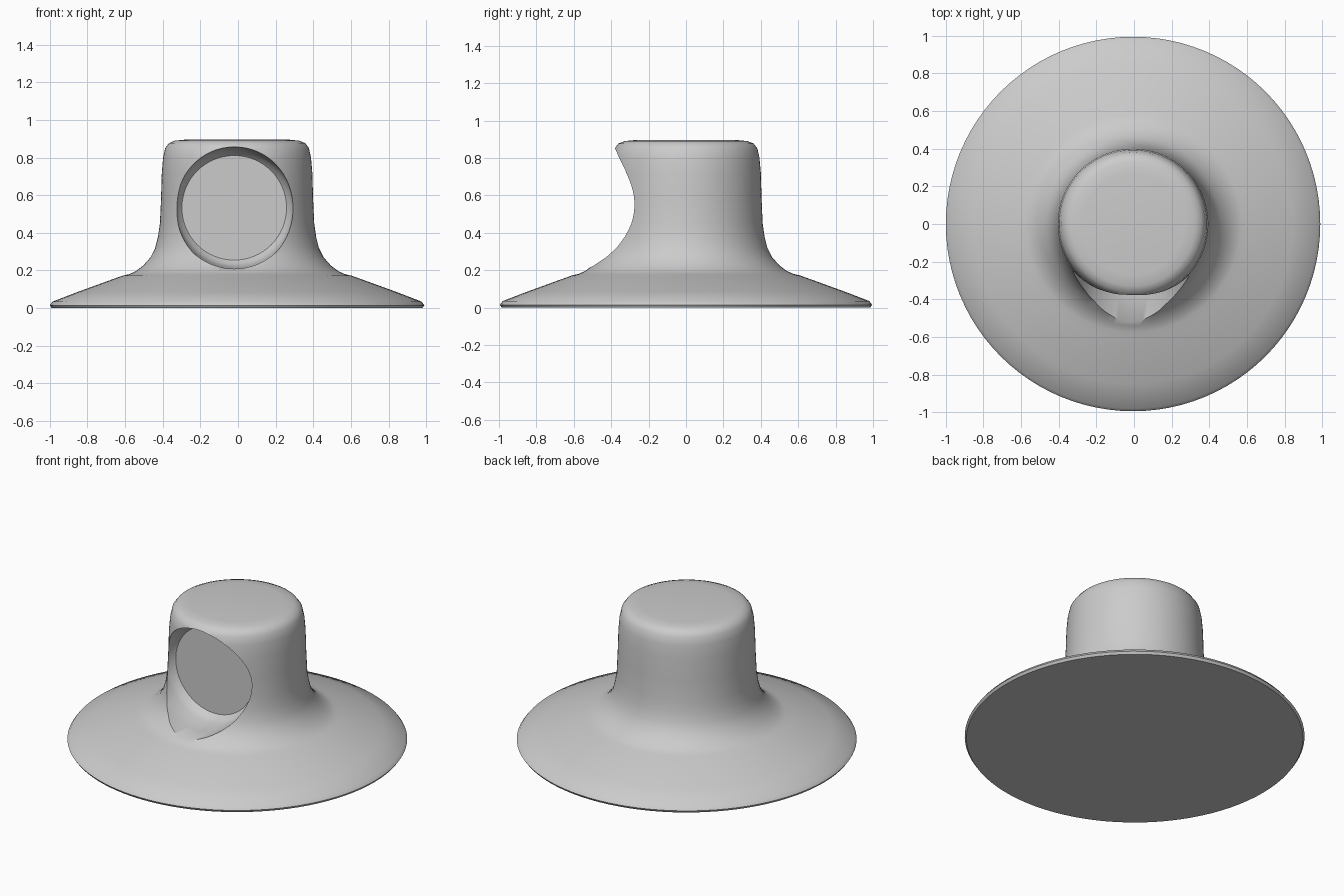
import bpy, math

cube = bpy.data.objects.get("Cube")
if cube:
    bpy.data.objects.remove(cube, do_unlink=True)

# One plain grey for the whole model
GREY = (0.6, 0.6, 0.6, 1.0)
mat = bpy.data.materials.new("plain_grey")
mat.use_nodes = True
mat.diffuse_color = GREY
mat.node_tree.nodes["Principled BSDF"].inputs["Base Color"].default_value = GREY


def lathe(name, profile, segments):
    """Revolve (radius, height) points around z; both ends lie on the axis."""
    verts, faces, rings = [], [], []
    for r, h in profile:
        count = segments if r > 0 else 1
        rings.append([len(verts) + i for i in range(count)])
        for i in range(count):
            a = math.tau * i / segments
            verts.append((r * math.cos(a), r * math.sin(a), h))
    for low, high in zip(rings, rings[1:]):
        for i in range(segments):
            j = (i + 1) % segments
            if len(low) == 1:
                faces.append((low[0], high[j], high[i]))
            elif len(high) == 1:
                faces.append((low[i], low[j], high[0]))
            else:
                faces.append((low[i], low[j], high[j], high[i]))
    mesh = bpy.data.meshes.new(name)
    mesh.from_pydata(verts, [], faces)
    mesh.materials.append(mat)
    obj = bpy.data.objects.new(name, mesh)
    bpy.context.collection.objects.link(obj)
    return obj


# Wide sloping flange flaring up into a rounded hub
body = lathe("flanged_hub", [
    (0, 0), (0.985, 0), (0.995, 0.015), (0.98, 0.035), (0.85, 0.085),
    (0.61, 0.172), (0.575, 0.18), (0.54, 0.195), (0.5, 0.225), (0.46, 0.27),
    (0.435, 0.32), (0.42, 0.38), (0.41, 0.45), (0.404, 0.58), (0.4, 0.72),
    (0.393, 0.8), (0.382, 0.85), (0.362, 0.877), (0.33, 0.89), (0.27, 0.896),
    (0, 0.896)], 96)
body.location.x = -0.005

# Round socket cutter, aimed at the front, narrowing at its floor
cutter = lathe("socket_cutter", [
    (0, 0.21), (0.278, 0.21), (0.3, 0.235), (0.312, 0.27), (0.324, 0.38),
    (0.324, 0.8), (0, 0.8)], 64)
cutter.location = (-0.02, 0, 0.533)
cutter.rotation_euler.x = math.pi / 2
cutter.hide_render = True

bpy.context.view_layer.update()
cut = body.modifiers.new("socket", "BOOLEAN")
cut.operation = "DIFFERENCE"
cut.solver = "EXACT"
cut.object = cutter
bpy.ops.object.select_all(action="DESELECT")
body.select_set(True)
bpy.context.view_layer.objects.active = body
bpy.ops.object.modifier_apply(modifier=cut.name)
bpy.data.objects.remove(cutter, do_unlink=True)
bpy.ops.object.shade_smooth_by_angle(angle=math.radians(40))
